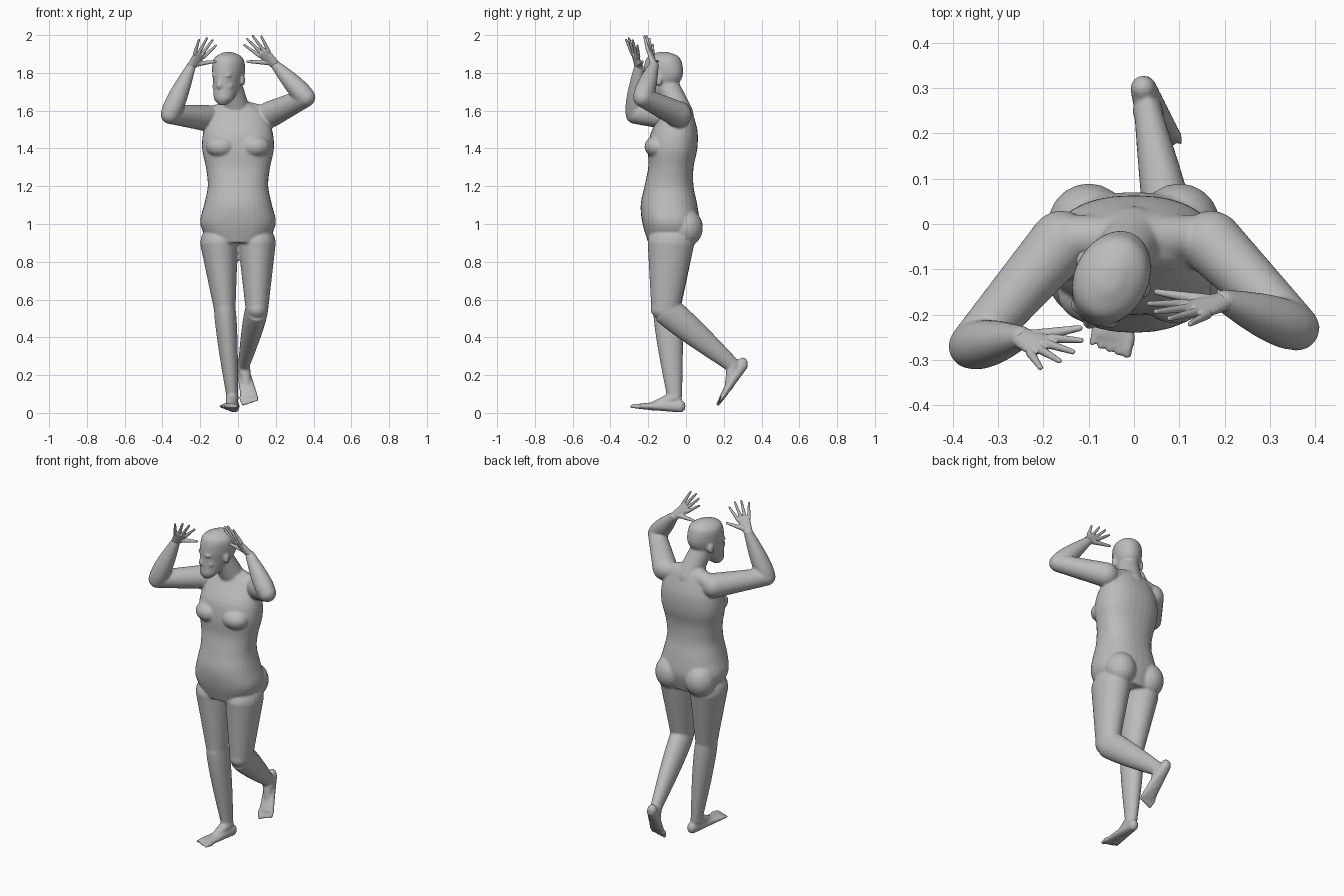
import bpy, bmesh, math
from mathutils import Vector, Matrix

if "Cube" in bpy.data.objects:
    bpy.data.objects.remove(bpy.data.objects["Cube"])

UP, ACROSS, BACK = Vector((0, 0, 1)), Vector((1, 0, 0)), Vector((0, 1, 0))
HERE = Matrix.Identity(4)

grey = bpy.data.materials.new("clay_grey")
grey.use_nodes = True
grey.diffuse_color = (.5, .5, .5, 1)
grey.node_tree.nodes["Principled BSDF"].inputs["Base Color"].default_value = grey.diffuse_color


def mix(start, end, t):
    return start + (end - start) * t


def smooth_rows(rows, steps=4):
    """Pass a smooth curve through rows of numbers."""
    rows = [Vector(row) for row in rows]
    padded = [rows[0], *rows, rows[-1]]
    result = []
    for before, start, end, after in zip(padded, padded[1:], padded[2:], padded[3:]):
        leave, arrive = (end - before) / 2, (after - start) / 2
        for step in range(steps):
            t = step / steps
            ease = t * t * (3 - 2 * t)
            result.append(mix(start, end, ease) + leave * t * (1 - t) ** 2 - arrive * t * t * (1 - t))
    return result + [rows[-1]]


def loft(bm, sections, axis, side, matrix=HERE, power=2, sides=32):
    """Closed tube through sections of centre, half width and half depth."""
    axis = axis.normalized()
    side = (side - axis * side.dot(axis)).normalized()
    depth_way = axis.cross(side)
    rings = []
    for centre, width, depth in sections:
        ring = []
        for k in range(sides):
            angle = math.tau * k / sides
            c, s = math.cos(angle), math.sin(angle)
            c = math.copysign(abs(c) ** (2 / power), c)
            s = math.copysign(abs(s) ** (2 / power), s)
            ring.append(bm.verts.new(matrix @ (centre + side * c * width + depth_way * s * depth)))
        rings.append(ring)
    for low, high in zip(rings, rings[1:]):
        for k in range(sides):
            bm.faces.new((low[k - 1], low[k], high[k], high[k - 1]))
    bm.faces.new(rings[0])
    bm.faces.new(rings[-1])


def stack(bm, rows, matrix=HERE, power=2):
    """Upright form from rows of height, y, half width and half depth."""
    sections = [(Vector((0, y, z)), width, depth) for z, y, width, depth in smooth_rows(rows)]
    loft(bm, sections, UP, ACROSS, matrix, power)


def ball(bm, centre, radii, matrix=HERE):
    place = matrix @ Matrix.Translation(centre) @ Matrix.Diagonal((*radii, 1))
    bmesh.ops.create_uvsphere(bm, u_segments=20, v_segments=12, radius=1, matrix=place)


def limb(bm, start, end, thick, thin, depth=1, bulge=0, side=ACROSS, matrix=HERE):
    """Tapered, round-ended limb with an optional muscle bulge near its start."""
    start, end = Vector(start), Vector(end)
    sections = []
    steps = 12
    for step in range(steps + 1):
        t = step / steps
        radius = mix(thick, thin, t) + bulge * math.sin(math.pi * t ** .7)
        sections.append((mix(start, end, t), radius, radius * depth))
    loft(bm, sections, end - start, side, matrix)
    for centre, radius in ((start, thick), (end, thin)):
        ball(bm, centre, (radius, radius * depth, radius), matrix)


def finish(bm, name, voxel, rounds):
    """Fuse the overlapping volumes into one smooth skin."""
    bmesh.ops.recalc_face_normals(bm, faces=bm.faces)
    mesh = bpy.data.meshes.new(name)
    bm.to_mesh(mesh)
    bm.free()
    mesh.materials.append(grey)
    part = bpy.data.objects.new(name, mesh)
    bpy.context.collection.objects.link(part)
    fuse = part.modifiers.new("fuse", 'REMESH')
    fuse.mode = 'VOXEL'
    fuse.voxel_size = voxel
    fuse.use_smooth_shade = True
    soften = part.modifiers.new("soften", 'SMOOTH')
    soften.factor = .5
    soften.iterations = rounds


body = bmesh.new()

# torso, from the pelvis up to the shoulders
stack(body, [(.9, -.08, .15, .12), (1, -.08, .2, .15), (1.1, -.09, .18, .15), (1.2, -.09, .16, .13),
             (1.3, -.08, .17, .12), (1.4, -.07, .19, .13), (1.5, -.06, .18, .12),
             (1.6, -.04, .13, .07), (1.64, -.04, .06, .05)], power=2.3)

# chest and buttocks
for s in (-1, 1):
    ball(body, (s * .09, -.15, 1.41), (.08, .07, .06))
    ball(body, (s * .1, 0, .98), (.09, .09, .1))

# neck and the slopes of the shoulders
limb(body, (0, -.03, 1.58), (-.04, -.1, 1.74), .07, .06)
for s in (-1, 1):
    limb(body, (0, -.03, 1.61), (s * .16, -.03, 1.57), .05, .05, side=BACK)

# head, turned towards its right
turn = Matrix.Translation((-.05, -.12, 0)) @ Matrix.Rotation(math.radians(-26), 4, 'Z')
stack(body, [(1.63, -.07, .02, .02), (1.66, -.06, .05, .05), (1.7, -.04, .06, .07), (1.75, -.01, .07, .1),
             (1.8, 0, .08, .11), (1.86, 0, .08, .1), (1.89, 0, .06, .08), (1.91, 0, .02, .03)], turn)

# nose, lips and chin
limb(body, (0, -.11, 1.73), (0, -.1, 1.77), .015, .01, matrix=turn)
for z in (1.68, 1.695):
    ball(body, (0, -.1, z), (.022, .013, .007), turn)
ball(body, (0, -.09, 1.65), (.02, .01, .01), turn)

# brows, cheeks and ears
for s in (-1, 1):
    ball(body, (s * .03, -.09, 1.785), (.03, .015, .008), turn)
    ball(body, (s * .04, -.07, 1.73), (.02, .02, .02), turn)
    ball(body, (s * .08, .01, 1.76), (.01, .02, .03), turn)


def leg(hip, knee, ankle, heel, sole_end, knee_size, inward):
    """Thigh, calf, foot and toes between the given joints."""
    limb(body, hip, knee, .1, knee_size, depth=1.24)
    limb(body, knee, ankle, knee_size, .03, depth=1.3, bulge=.006)
    heel, sole_end = Vector(heel), Vector(sole_end)
    way = (sole_end - heel).normalized()
    sections = []
    for t in (0, .2, .4, .6, .8, 1):
        sections.append((mix(heel, sole_end, t), mix(.028, .048, t), mix(.033, .014, t)))
    loft(body, sections, way, ACROSS, power=2.3)
    ball(body, heel, (.028, .028, .033))
    # instep
    limb(body, ankle, mix(heel, sole_end, .65), .034, .024)
    # toes, from the big one outwards
    for i in range(5):
        root = sole_end - ACROSS * inward * (i - 2) * .02
        size = .014 - .0015 * i
        limb(body, root, root + way * (.04 - .005 * i), size, size * .7)


# standing right leg and trailing left leg
leg((-.1, -.08, .9), (-.07, -.1, .55), (-.03, -.06, .08), (-.02, -.03, .035), (-.05, -.25, .035), .057, 1)
leg((.1, -.08, .9), (.1, -.11, .55), (.03, .25, .25), (.02, .3, .26), (.06, .19, .08), .06, -1)


def hand(name, wrist, knuckle, reach, span, thumb):
    """Palm, spread fingers and thumb; span runs from the little finger to the first."""
    bm = bmesh.new()
    wrist, knuckle, reach, span = map(Vector, (wrist, knuckle, reach, span))
    side = span.normalized()
    sections = []
    for t in (-.1, .2, .5, .8, 1):
        sections.append((mix(wrist, knuckle, t), mix(.025, .037, t), mix(.02, .011, t)))
    loft(bm, sections, knuckle - wrist, side)
    for i in range(4):
        place = i - 1.5
        root = mix(wrist, knuckle, .9) + side * place * .02
        tip = knuckle + reach * (1.15 - .13 * place ** 2) + span * place / 3
        limb(bm, root, tip, .0105, .006, side=side)
    base = mix(wrist, knuckle, .3) + side * .015
    limb(bm, base, thumb, .015, .007, side=BACK)
    finish(bm, name, .003, 3)


def arm(name, shoulder, elbow, wrist, **palm):
    """Upper arm and forearm, with the hand at the wrist."""
    limb(body, shoulder, elbow, .07, .05, side=UP)
    limb(body, elbow, wrist, .05, .026, bulge=.01, side=BACK)
    hand(name + "_hand", wrist, **palm)


# arms raised beside the head
arm("right", (-.16, -.04, 1.56), (-.36, -.27, 1.58), (-.25, -.25, 1.83),
    knuckle=(-.2, -.27, 1.9), reach=(.045, -.02, .07), span=(.09, .06, -.03), thumb=(-.12, -.23, 1.86))
arm("left", (.17, -.04, 1.58), (.36, -.23, 1.67), (.2, -.17, 1.84),
    knuckle=(.13, -.19, 1.91), reach=(-.06, -.01, .07), span=(-.09, .045, -.045), thumb=(.05, -.15, 1.86))

finish(body, "body", .0065, 5)
